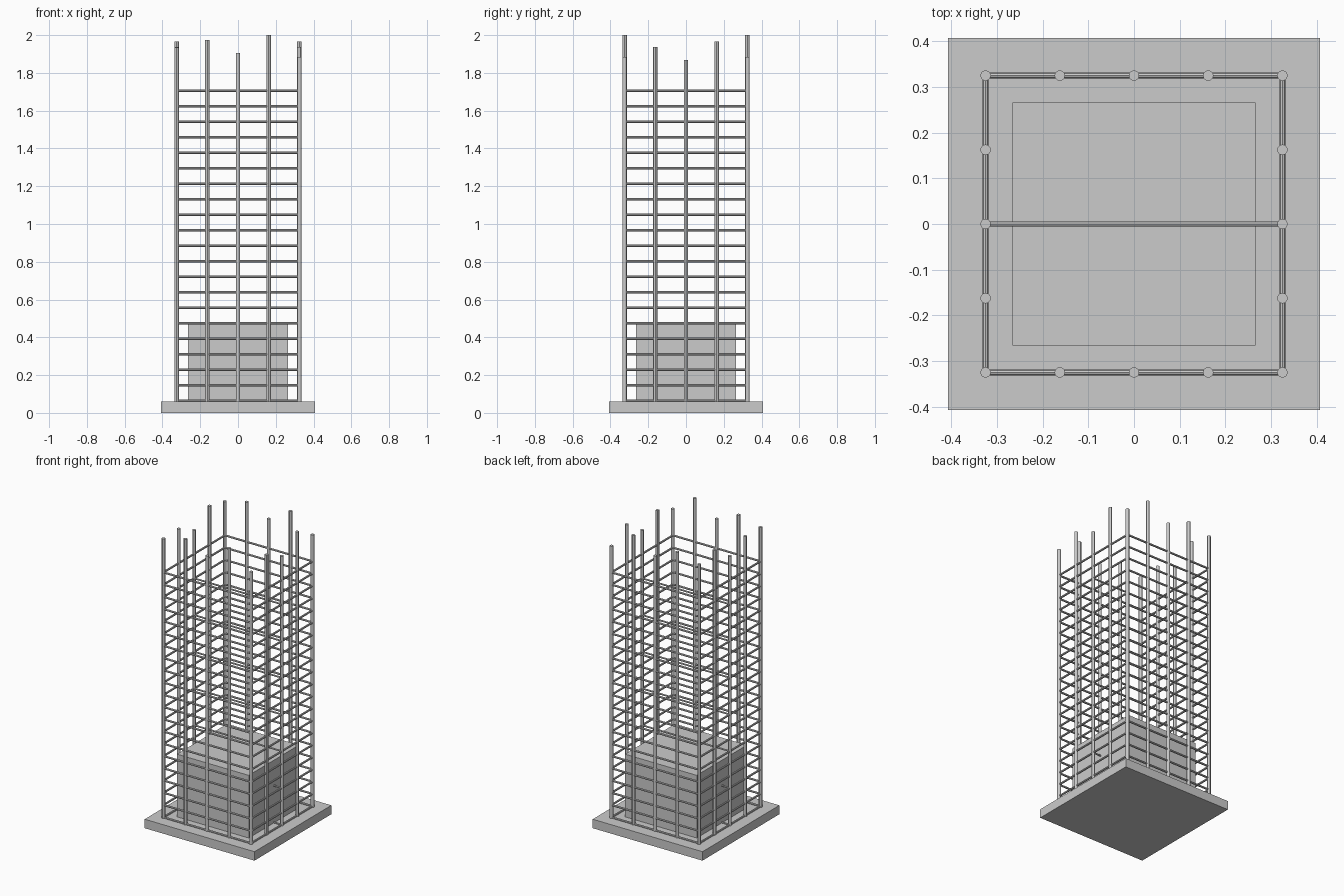
import bpy
from mathutils import Vector

if "Cube" in bpy.data.objects:
    bpy.data.objects.remove(bpy.data.objects["Cube"])

R = 0.325          # half width of the cage
S = R / 2          # bar spacing
BASE_TOP = 0.06


def box(name, half, z0, z1):
    bpy.ops.mesh.primitive_cube_add(size=1, location=(0, 0, (z0 + z1) / 2))
    ob = bpy.context.object
    ob.name = name
    ob.scale = (2 * half, 2 * half, z1 - z0)
    bpy.ops.object.transform_apply(location=False, rotation=False, scale=True)


def rod(name, a, b, radius, sides):
    a, b = Vector(a), Vector(b)
    bpy.ops.mesh.primitive_cylinder_add(vertices=sides, radius=radius,
                                        depth=(b - a).length, location=(a + b) / 2)
    ob = bpy.context.object
    ob.name = name
    ob.rotation_euler = (b - a).to_track_quat('Z', 'Y').to_euler()
    bpy.ops.object.shade_smooth_by_angle()


# Footing slab and poured concrete core
box("footing_slab", 0.407, 0, BASE_TOP)
box("concrete_core", 0.266, BASE_TOP, 0.48)

# Upright bars with uneven tops: (x, y, top)
bars = [(-R, y, 1.935) for y in (-R, R)] + [(R, y, 1.885) for y in (-R, R)]
for side in (-R, R):
    bars += [(-S, side, 1.975), (0, side, 1.905), (S, side, 2.0)]
    bars += [(side, -S, 1.937), (side, 0, 1.867), (side, S, 1.967)]
for x, y, top in bars:
    rod("upright_bar", (x, y, BASE_TOP), (x, y, top), 0.0115, 12)

# Square ties at even levels, with a cross tie on every third level
corners = [(-R, -R), (R, -R), (R, R), (-R, R)]
for i in range(21):
    z = 0.064 + i * 0.08205
    for k in range(4):
        rod("ring_tie", (*corners[k], z), (*corners[(k + 1) % 4], z), 0.0065, 8)
    if i % 3 == 0:
        rod("cross_tie", (-R, 0, z), (R, 0, z), 0.0055, 8)
